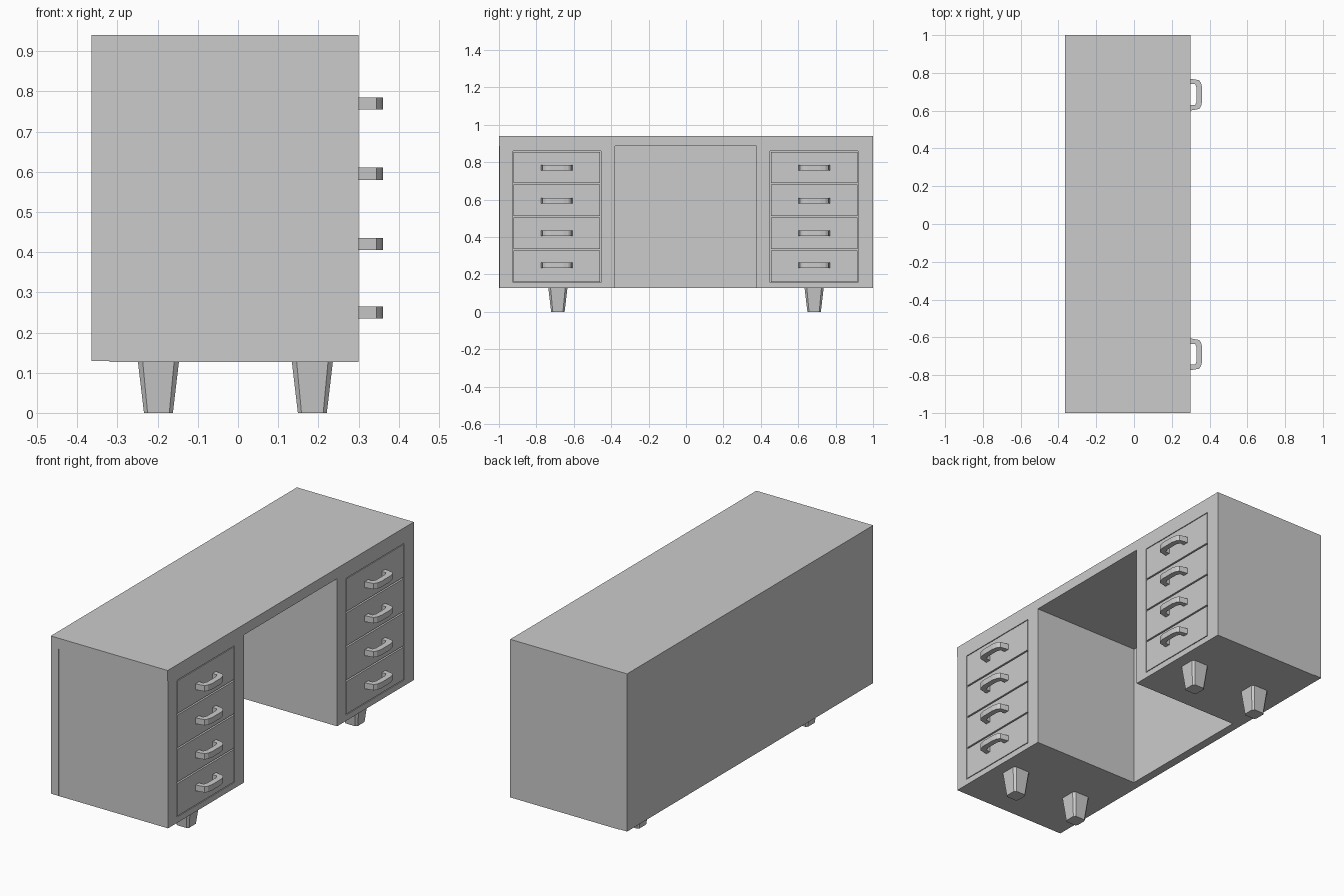
import bpy, bmesh

if "Cube" in bpy.data.objects:
    bpy.data.objects.remove(bpy.data.objects["Cube"])

BACK, FRONT = -0.365, 0.30
BASE, UNDER, TOP = 0.127, 0.886, 0.94
SEAM = -0.32


def loft(name, rings):
    """Skin a list of equal-length vertex rings and cap both ends."""
    bm = bmesh.new()
    loops = [[bm.verts.new(p) for p in r] for r in rings]
    n = len(loops[0])
    for a, b in zip(loops, loops[1:]):
        for i in range(n):
            j = (i + 1) % n
            bm.faces.new((a[i], a[j], b[j], b[i]))
    bm.faces.new(loops[0][::-1])
    bm.faces.new(loops[-1])
    bmesh.ops.recalc_face_normals(bm, faces=bm.faces)
    me = bpy.data.meshes.new(name)
    bm.to_mesh(me)
    bm.free()
    ob = bpy.data.objects.new(name, me)
    bpy.context.collection.objects.link(ob)
    return ob


def rect(x, y0, y1, z0, z1):
    return [(x, y0, z0), (x, y1, z0), (x, y1, z1), (x, y0, z1)]


def box(name, x0, x1, y0, y1, z0, z1):
    return loft(name, [rect(x0, y0, y1, z0, z1), rect(x1, y0, y1, z0, z1)])


def leg_ring(cx, cy, z, h, c):
    """Square with chamfered corners."""
    pts = [(h, -h + c), (h, h - c), (h - c, h), (-h + c, h),
           (-h, h - c), (-h, -h + c), (-h + c, -h), (h - c, -h)]
    return [(cx + x, cy + y, z) for x, y in pts]


# Desktop and back panel
box("desktop", BACK, FRONT, -1, 1, UNDER, TOP)
box("back_panel", BACK, SEAM, -1, 1, BASE + 0.002, UNDER)

# Plan outline of a pull handle: outer edge, then inner edge
HANDLE = [(0.30, -0.084), (0.345, -0.076), (0.355, -0.062), (0.361, -0.035),
          (0.361, 0.035), (0.355, 0.062), (0.345, 0.076), (0.30, 0.084),
          (0.30, 0.055), (0.324, 0.055), (0.332, 0.035),
          (0.332, -0.035), (0.324, -0.055), (0.30, -0.055)]

GAP = 0.004
ROWS = [0.157, 0.332, 0.508, 0.684, 0.86]
HANDLE_Z = [0.25, 0.42, 0.595, 0.77]

# side, pedestal outer/inner y range, drawer opening y range
for side, y0, y1, d0, d1 in (("left", -0.997, -0.38, -0.925, -0.455),
                             ("right", 0.377, 1.0, 0.45, 0.92)):
    # Pedestal with a recessed drawer opening
    opening = (d0, d1, ROWS[0], ROWS[-1])
    loft(side + "_pedestal", [rect(SEAM, y0, y1, BASE, UNDER),
                              rect(FRONT, y0, y1, BASE, UNDER),
                              rect(FRONT, *opening),
                              rect(FRONT - 0.03, *opening)])
    mid = (d0 + d1) / 2
    # Drawers and handles
    for i in range(4):
        box(f"{side}_drawer_{i + 1}", FRONT - 0.03, FRONT, d0 + GAP, d1 - GAP,
            ROWS[i] + GAP, ROWS[i + 1] - GAP)
        z = HANDLE_Z[i]
        loft(f"{side}_handle_{i + 1}",
             [[(x, mid + y, z + dz) for x, y in HANDLE] for dz in (-0.015, 0.015)])
    # Tapered feet
    cy = -0.685 if side == "left" else 0.685
    for pos, cx in (("back", -0.198), ("front", 0.185)):
        loft(f"{side}_{pos}_leg", [leg_ring(cx, cy, 0, 0.036, 0.009),
                                   leg_ring(cx, cy, BASE, 0.051, 0.012)])
